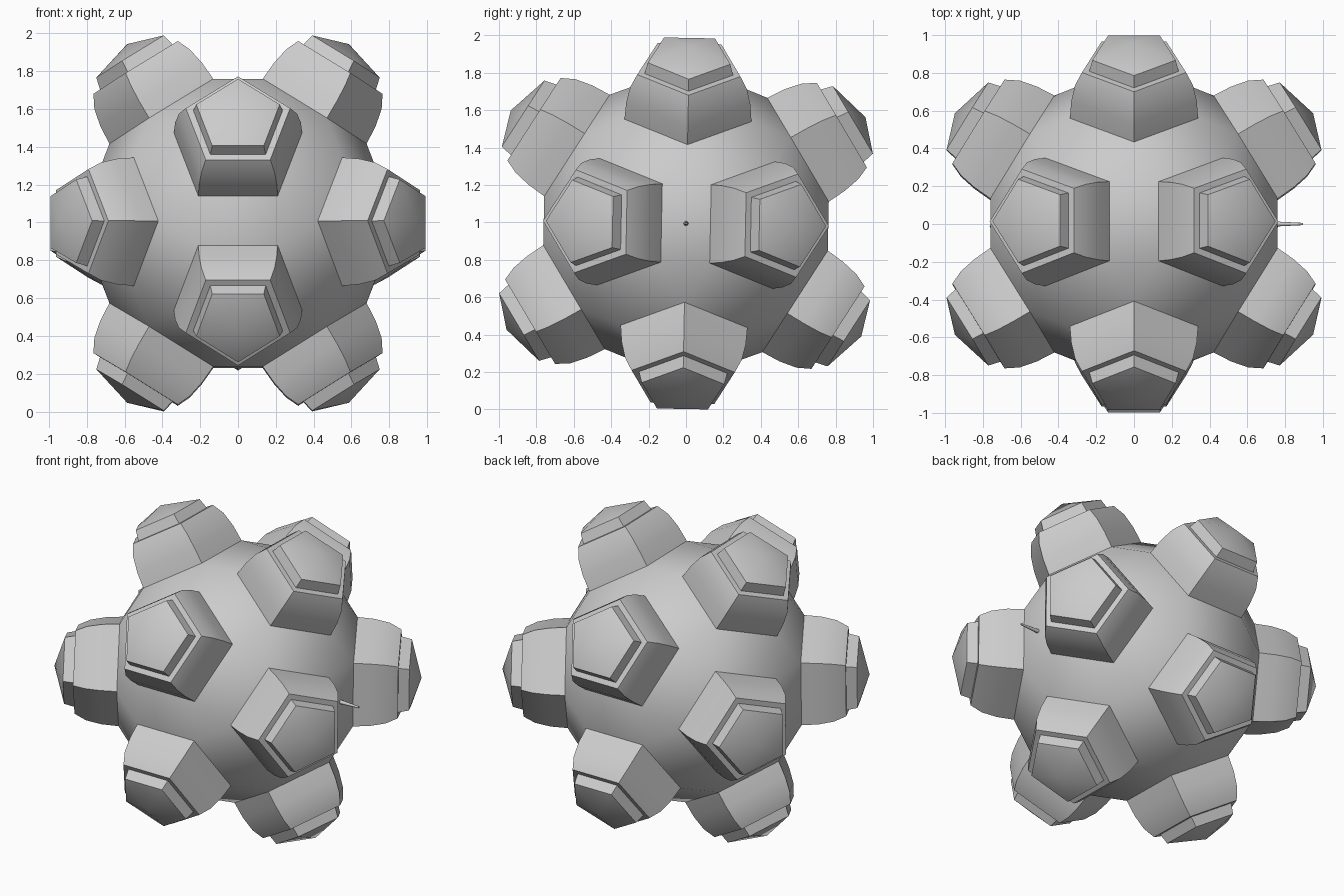
import bpy, bmesh, math
from mathutils import Vector, Matrix

if "Cube" in bpy.data.objects:
    bpy.data.objects.remove(bpy.data.objects["Cube"], do_unlink=True)

grey = bpy.data.materials.new("plain_grey")
grey.use_nodes = True
grey.diffuse_color = (0.6, 0.6, 0.6, 1)
grey.node_tree.nodes["Principled BSDF"].inputs["Base Color"].default_value = (0.6, 0.6, 0.6, 1)

# Whole model sits on the ground with a slight tilt about x
PLACE = Matrix.Translation((0, 0, 0.9945)) @ Matrix.Rotation(math.radians(-1.1), 4, 'X')
BASE_R, BASE_H = 0.357, 0.716


def finish(bm, name):
    bmesh.ops.recalc_face_normals(bm, faces=bm.faces)
    me = bpy.data.meshes.new(name)
    bm.to_mesh(me)
    bm.free()
    me.materials.append(grey)
    for p in me.polygons:
        p.use_smooth = True
    me.set_sharp_from_angle(angle=math.radians(30))
    return me


def add(name, me, matrix):
    ob = bpy.data.objects.new(name, me)
    bpy.context.scene.collection.objects.link(ob)
    ob.matrix_world = matrix
    return ob


def pentagon(r, h):
    return [Vector((r * math.cos(k * math.tau / 5), r * math.sin(k * math.tau / 5), h))
            for k in range(5)]


def pentagon_loft(name, profile, tip=None):
    """Stack pentagon rings of (radius, height), optionally closed by a point."""
    bm = bmesh.new()
    rings = [[bm.verts.new(p) for p in pentagon(r, h)] for r, h in profile]
    for a, b in zip(rings, rings[1:]):
        for k in range(5):
            j = (k + 1) % 5
            bm.faces.new((a[k], a[j], b[j], b[k]))
    if tip:
        top = bm.verts.new((0, 0, tip))
        for k in range(5):
            bm.faces.new((rings[-1][k], rings[-1][(k + 1) % 5], top))
    return finish(bm, name)


# Twelve stud directions, and a frame for each with pentagon edges facing its neighbours
phi = (1 + math.sqrt(5)) / 2
axes = []
for s in (1, -1):
    for t in (1, -1):
        axes += [Vector((0, s * phi, t)), Vector((t, 0, s * phi)), Vector((s * phi, t, 0))]
axes = [a.normalized() for a in axes]
frames = []
for a in axes:
    near = max((n for n in axes if n != a), key=lambda n: n.dot(a))
    u = -(near - a * near.dot(a)).normalized()
    frames.append(Matrix((u, a.cross(u), a)).transposed().to_4x4())

# Faceted round body: hull of the stud bases, left open under the studs
bm = bmesh.new()
for f in frames:
    for p in pentagon(BASE_R, BASE_H):
        bm.verts.new(f @ p)
bmesh.ops.convex_hull(bm, input=bm.verts)
bmesh.ops.dissolve_limit(bm, angle_limit=math.radians(3), verts=bm.verts, edges=bm.edges)
bmesh.ops.delete(bm, geom=[f for f in bm.faces if len(f.verts) == 5], context='FACES_ONLY')
add("body", finish(bm, "body"), PLACE)

# Bowed stud walls with a ledge, and the pyramid caps set on them
wall = pentagon_loft("stud_wall", [(BASE_R, BASE_H), (0.349, 0.82), (0.328, 0.914),
                                   (0.290, 0.985), (0.247, 0.985)])
cap = pentagon_loft("stud_cap", [(0.250, 0.980), (0.232, 1.050)], tip=1.115)
for i, f in enumerate(frames):
    add(f"stud_wall_{i + 1}", wall, PLACE @ f)
    add(f"stud_cap_{i + 1}", cap, PLACE @ f)

# Thin pin on the left side
bm = bmesh.new()
bmesh.ops.create_cone(bm, cap_ends=True, segments=12, radius1=0.014, radius2=0.006, depth=0.16)
add("side_pin", finish(bm, "side_pin"),
    PLACE @ Matrix.Translation((0.815, 0, 0)) @ Matrix.Rotation(math.pi / 2, 4, 'Y'))
